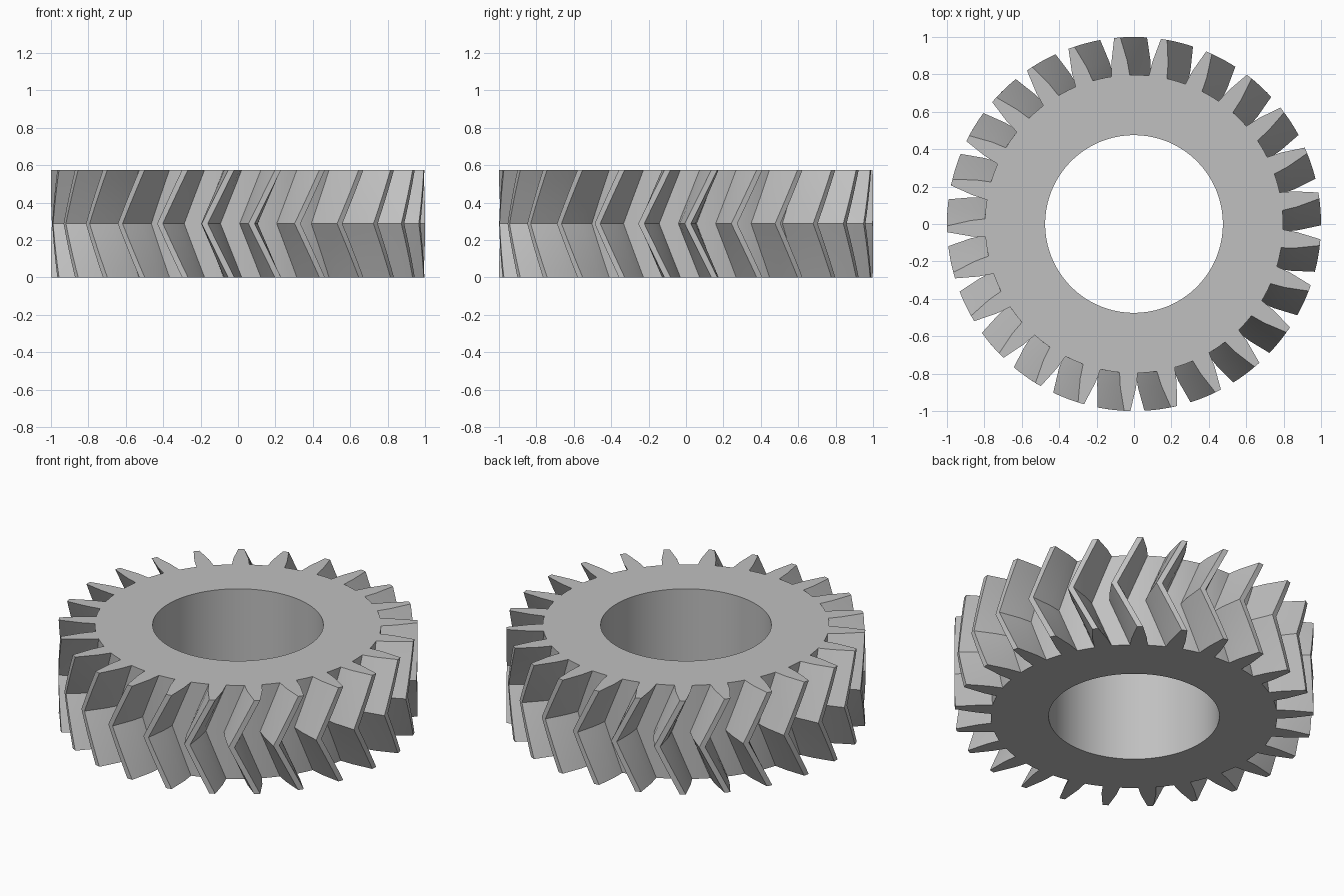
import bpy
import bmesh
from math import radians, sin, cos

cube = bpy.data.objects.get("Cube")
if cube:
    bpy.data.objects.remove(cube, do_unlink=True)

# Main dimensions
TEETH = 25
HEIGHT = 0.575
BORE = 0.475
ROOT = 0.797
PITCH = 360 / TEETH
PHASE = 95.15      # centre of one tooth on the end faces, degrees
TWIST = -8.2       # turn of the teeth at mid height, degrees
STEPS = 6          # layers in each half

# One tooth and the gap after it: (angle from tooth centre, radius)
TOOTH = [(-3.5, ROOT), (-2.75, 0.875), (-0.95, 1.0),
         (0.95, 1.0), (2.75, 0.875), (3.5, ROOT)]
GAP = [(3.5 + (PITCH - 7) * t / 3, ROOT) for t in (1, 2)]
PROFILE = [(PHASE + PITCH * k + a, r) for k in range(TEETH) for a, r in TOOTH + GAP]


def ring(bm, points, z, turn=0.0):
    """Closed loop of vertices from polar points."""
    return [bm.verts.new((r * cos(radians(a + turn)), r * sin(radians(a + turn)), z))
            for a, r in points]


def bridge(bm, first, second):
    """Quads between two loops of equal length."""
    n = len(first)
    for i in range(n):
        j = (i + 1) % n
        bm.faces.new((first[i], first[j], second[j], second[i]))


bm = bmesh.new()

# Toothed rim: twists one way up to mid height, then back
layers = []
for s in range(2 * STEPS + 1):
    turn = TWIST * (1 - abs(s - STEPS) / STEPS)
    layers.append(ring(bm, PROFILE, HEIGHT * s / (2 * STEPS), turn))
for lower, upper in zip(layers, layers[1:]):
    bridge(bm, lower, upper)

# Bore and flat end faces
bore_points = [(a, BORE) for a, r in PROFILE]
bore_low = ring(bm, bore_points, 0)
bore_high = ring(bm, bore_points, HEIGHT)
bridge(bm, bore_high, bore_low)
bridge(bm, layers[-1], bore_high)
bridge(bm, bore_low, layers[0])
bmesh.ops.recalc_face_normals(bm, faces=bm.faces)

mesh = bpy.data.meshes.new("herringbone_gear")
bm.to_mesh(mesh)
bm.free()
gear = bpy.data.objects.new("herringbone_gear", mesh)
bpy.context.collection.objects.link(gear)

# Plain grey material
grey = bpy.data.materials.new("steel_grey")
grey.use_nodes = True
colour = (0.53, 0.53, 0.53, 1)
grey.diffuse_color = colour
grey.node_tree.nodes["Principled BSDF"].inputs["Base Color"].default_value = colour
mesh.materials.append(grey)

# Smooth bore and gaps, crisp tooth edges
bpy.ops.object.select_all(action="DESELECT")
gear.select_set(True)
bpy.context.view_layer.objects.active = gear
bpy.ops.object.shade_smooth_by_angle(angle=radians(12))
